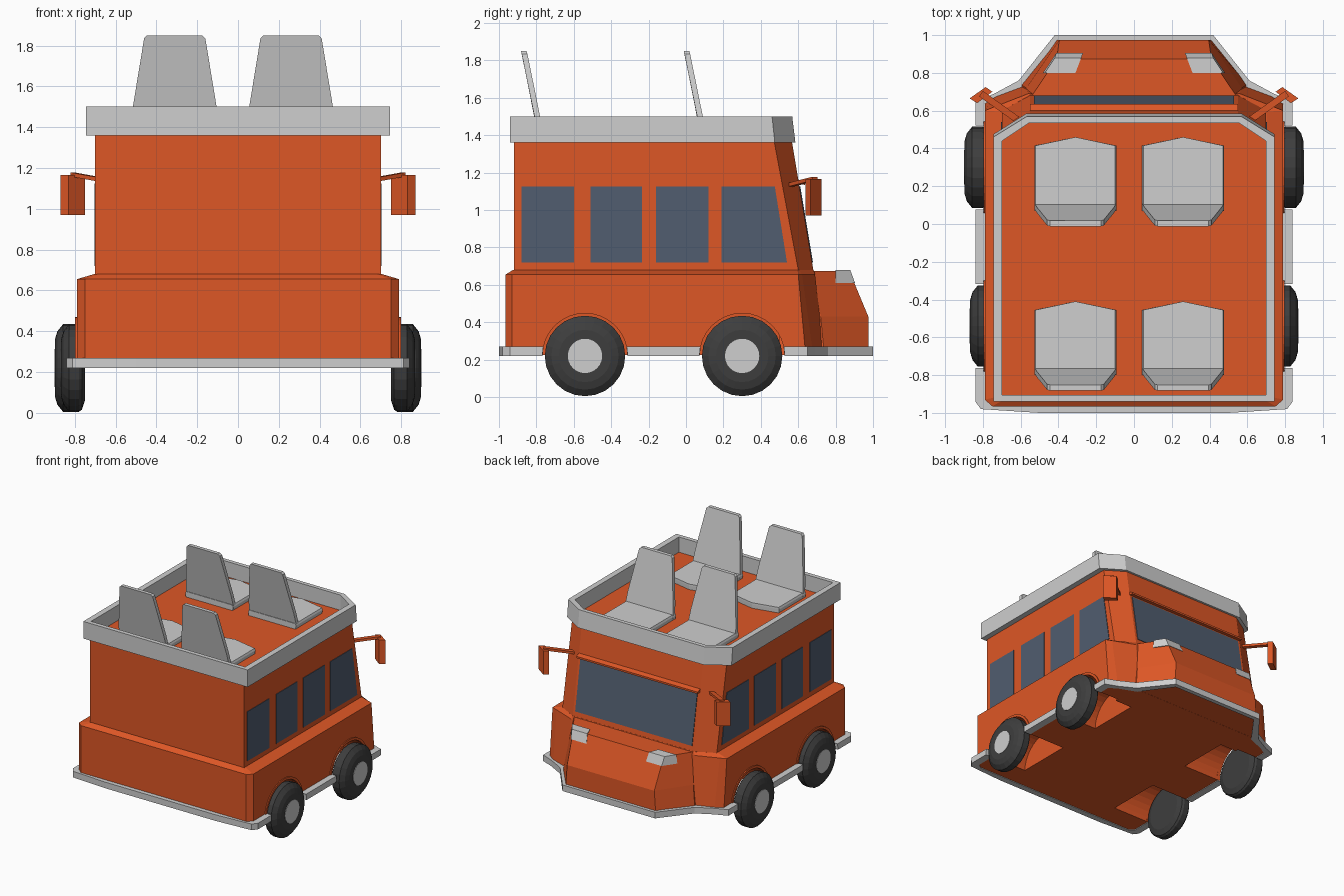
import bpy, bmesh, math
from mathutils import Vector

if "Cube" in bpy.data.objects:
    bpy.data.objects.remove(bpy.data.objects["Cube"])


def material(name, rgb):
    m = bpy.data.materials.new(name)
    m.diffuse_color = (*rgb, 1)
    m.use_nodes = True
    m.node_tree.nodes["Principled BSDF"].inputs["Base Color"].default_value = m.diffuse_color
    return m


ORANGE = material("orange paint", (0.73, 0.095, 0.019))
GREY = material("light grey", (0.62, 0.62, 0.62))
GLASS = material("blue grey glass", (0.082, 0.110, 0.160))
RUBBER = material("dark rubber", (0.048, 0.048, 0.048))


def loft(name, loops, mat, closed=False):
    """Skin a list of equal-length 3D loops; cap the ends or close into a ring."""
    bm = bmesh.new()
    rows = [[bm.verts.new(p) for p in lp] for lp in loops]
    n = len(rows[0])
    pairs = list(zip(rows, rows[1:])) + ([(rows[-1], rows[0])] if closed else [])
    for a, b in pairs:
        for i in range(n):
            j = (i + 1) % n
            bm.faces.new((a[i], a[j], b[j], b[i]))
    if not closed:
        bm.faces.new(rows[0][::-1])
        bm.faces.new(rows[-1])
    bmesh.ops.recalc_face_normals(bm, faces=bm.faces)
    me = bpy.data.meshes.new(name)
    bm.to_mesh(me)
    bm.free()
    me.materials.append(mat)
    ob = bpy.data.objects.new(name, me)
    bpy.context.collection.objects.link(ob)
    return ob


def sym(half, z):
    """Mirror a half outline across x = 0 at height z."""
    return [(x, y, z) for x, y in half] + [(-x, y, z) for x, y in reversed(half)]


def circle(x, y, z, r, n=24):
    return [(x, y + r * math.cos(2 * math.pi * i / n), z + r * math.sin(2 * math.pi * i / n))
            for i in range(n)]


def beam(name, a, b, w, h, mat):
    a, b = Vector(a), Vector(b)
    s = (b - a).cross(Vector((0, 0, 1))).normalized() * w / 2
    u = Vector((0, 0, h / 2))
    return loft(name, [[p + s + u, p - s + u, p - s - u, p + s - u] for p in (a, b)], mat)


# lower body with sloped shoulder
lower = loft("lower_body", [
    sym([(.75, -.965), (.79, -.93), (.79, .64), (.73, .68), (.57, .74)], .225),
    sym([(.75, -.965), (.79, -.93), (.79, .60), (.74, .62), (.56, .69)], .655),
    sym([(.68, -.925), (.705, -.91), (.705, .595), (.69, .605), (.55, .682)], .68)], ORANGE)

# upper cabin with raked windscreen and cut corners
loft("cabin", [
    sym([(.70, -.92), (.70, .605), (.55, .685)], .655),
    sym([(.70, -.92), (.70, .47), (.55, .565)], 1.375)], ORANGE)

# hood
loft("hood", [
    sym([(.60, .5), (.60, .74), (.41, .975)], .226),
    sym([(.57, .5), (.57, .72), (.395, .975)], .43),
    sym([(.54, .5), (.54, .68), (.41, .873)], .675)], ORANGE)

# bumper strip round the base
OUT = [(.50, -1.0), (.81, -.98), (.84, -.94), (.84, .65), (.74, .69), (.61, .76), (.42, 1.0)]
INN = [(.50, -.95), (.74, -.95), (.78, -.92), (.78, .62), (.72, .66), (.57, .72), (.39, .965)]
bumper = loft("bumper_strip", [sym(OUT, .22), sym(OUT, .27), sym(INN, .27), sym(INN, .22)],
              GREY, closed=True)

# wheel wells cut from body and bumper strip
for s in (-1, 1):
    for y in (-.54, .30):
        cutter = loft("well_cutter", [circle(s * .45, y, .22, .228, 32),
                                      circle(s * .95, y, .22, .228, 32)], ORANGE)
        for ob in (lower, bumper):
            mod = ob.modifiers.new("well", 'BOOLEAN')
            mod.operation, mod.solver, mod.object = 'DIFFERENCE', 'EXACT', cutter
            bpy.context.view_layer.objects.active = ob
            bpy.ops.object.modifier_apply(modifier=mod.name)
        bpy.data.objects.remove(cutter)

# wheels, hubs and arch lips
for s in (-1, 1):
    for y, x0, x1 in ((-.54, .75, .867), (.30, .77, .897)):
        prof = [(x0, .16), (x0 + .015, .205), (x0 + .03, .215), (x1 - .04, .215),
                (x1 - .012, .18), (x1, .14)]
        loft("tyre", [circle(s * x, y, .22, r) for x, r in prof], RUBBER)
        loft("hub", [circle(s * (x1 - .02), y, .22, .092), circle(s * (x1 + .003), y, .22, .092)], GREY)
        arcs = []
        for x, r in ((.77, .226), (.798, .226), (.798, .246), (.77, .246)):
            arcs.append([(s * x, y + r * math.cos(math.pi * i / 16), .225 + r * math.sin(math.pi * i / 16))
                         for i in range(17)])
        loft("arch_lip", [list(p) for p in zip(*arcs)], ORANGE)

# side windows: rear y, front y at bottom, front y at top
for s in (-1, 1):
    for y0, yb, yt in ((-.88, -.60, -.60), (-.51, -.235, -.235), (-.16, .12, .12), (.19, .54, .475)):
        loft("side_window", [[(s * x, y0, .72), (s * x, yb, .72), (s * x, yt, 1.125), (s * x, y0, 1.125)]
                             for x in (.697, .704)], GLASS)


# windscreen and the visor above it
def front_y(z):
    return .685 - (z - .655) / .72 * .12


loft("windscreen", [[(x, front_y(z) + d, z) for x, z in
                     ((-.53, .72), (.53, .72), (.53, 1.125), (-.53, 1.125))] for d in (-.003, .005)], GLASS)
loft("visor", [[(x, .57, 1.14), (x, .635, 1.135), (x, .635, 1.15), (x, .57, 1.175)]
               for x in (-.55, .55)], ORANGE)

# headlights and door mirrors
for s in (-1, 1):
    loft("headlight", [
        [(s * x, y, .61) for x, y in ((.31, .80), (.27, .904), (.412, .904), (.482, .80))],
        [(s * x, y, .68) for x, y in ((.31, .80), (.28, .878), (.42, .878), (.472, .80))]], GREY)
    beam("mirror_arm", (s * .60, .54, 1.13), (s * .81, .69, 1.168), .035, .02, ORANGE)
    loft("mirror", [[(s * x, y, z) for x, y in ((.87, .665), (.785, .725), (.75, .70), (.83, .64))]
                    for z in (.97, 1.165)], ORANGE)

# roof rail
RO = [(.745, -.94), (.745, .475), (.57, .585)]
RT = [(.745, -.94), (.745, .46), (.57, .568)]
RI = [(.698, -.905), (.698, .44), (.555, .535)]
loft("roof_rail", [sym(RO, 1.36), sym(RT, 1.50), sym(RI, 1.50), sym(RI, 1.36)], GREY, closed=True)

# roof seats: peaked cushion and tapered leaning back
for cx in (-.31, .26):
    for y in (-.87, 0):
        pan = [(-.217, .07), (.217, .07), (.217, .415), (0, .46), (-.217, .415)]
        loft("seat_cushion", [[(cx + px * k, y + py, z) for px, py in pan]
                              for z, k in ((1.37, .97), (1.405, 1), (1.42, .97))], GREY)
        back = [(-.217, .092, 1.39), (.217, .092, 1.39), (.205, .072, 1.50),
                (.15, .004, 1.835), (.135, 0, 1.85), (-.135, 0, 1.85), (-.15, .004, 1.835), (-.205, .072, 1.50)]
        loft("seat_back", [[(cx + px, y + py + d, z) for px, py, z in back] for d in (-.012, .018)], GREY)
